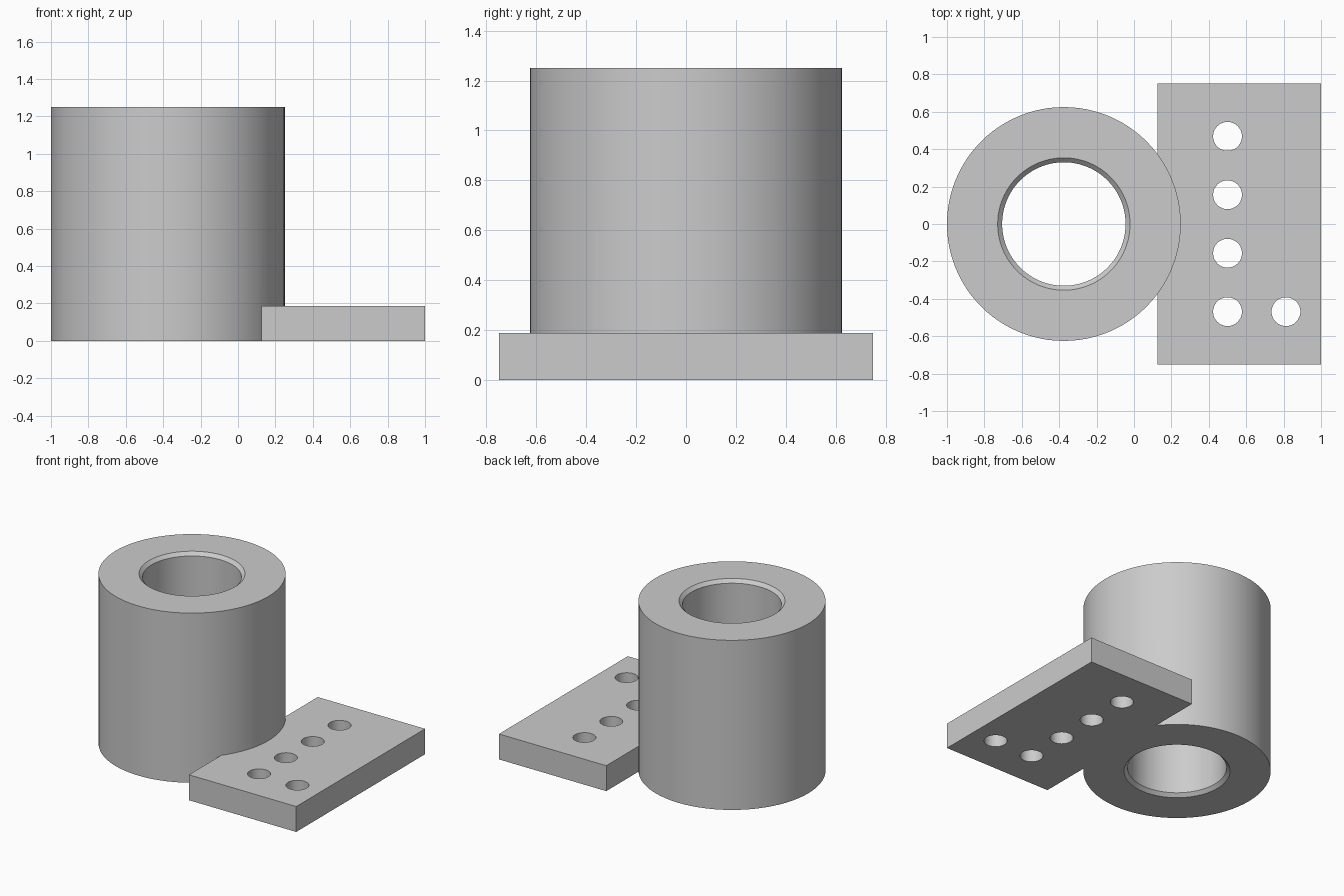
import bpy, bmesh, math
from mathutils import Matrix, Vector

if "Cube" in bpy.data.objects:
    bpy.data.objects.remove(bpy.data.objects["Cube"], do_unlink=True)

grey = bpy.data.materials.new("plain grey")
grey.use_nodes = True
colour = (0.6, 0.6, 0.6, 1)
grey.diffuse_color = colour
grey.node_tree.nodes["Principled BSDF"].inputs["Base Color"].default_value = colour

SEGMENTS = 96
TUBE_X, TUBE_R, HEIGHT = -0.375, 0.625, 1.25
BORE_R, CHAMFER = 0.33, 0.024
PLATE_X, PLATE_HALF_Y, PLATE_H = 0.125, 0.75, 0.1875
HOLE_R = 0.077


def add_object(name, bm):
    bmesh.ops.recalc_face_normals(bm, faces=bm.faces)
    mesh = bpy.data.meshes.new(name)
    bm.to_mesh(mesh)
    bm.free()
    mesh.materials.append(grey)
    obj = bpy.data.objects.new(name, mesh)
    bpy.context.collection.objects.link(obj)
    return obj


def boolean(target, other, operation):
    """Apply a boolean to the target and remove the helper."""
    mod = target.modifiers.new(operation.lower(), "BOOLEAN")
    mod.operation, mod.solver, mod.object = operation, "EXACT", other
    bpy.context.view_layer.objects.active = target
    bpy.ops.object.modifier_apply(modifier=mod.name)
    bpy.data.objects.remove(other, do_unlink=True)


# Tube with a bore chamfered at both ends, turned from its section
section = [(TUBE_R, 0), (TUBE_R, HEIGHT),
           (BORE_R + CHAMFER, HEIGHT), (BORE_R, HEIGHT - CHAMFER),
           (BORE_R, CHAMFER), (BORE_R + CHAMFER, 0)]
bm = bmesh.new()
verts = [bm.verts.new((TUBE_X + r, 0, z)) for r, z in section]
edges = [bm.edges.new((v, verts[i - 1])) for i, v in enumerate(verts)]
bmesh.ops.spin(bm, geom=verts + edges, cent=(TUBE_X, 0, 0), axis=(0, 0, 1),
               angle=math.tau, steps=SEGMENTS, use_merge=True)
bmesh.ops.remove_doubles(bm, verts=bm.verts, dist=1e-5)
tube = add_object("tube_with_mounting_plate", bm)

# Mounting plate
size = Vector((1 - PLATE_X, 2 * PLATE_HALF_Y, PLATE_H))
bm = bmesh.new()
bmesh.ops.create_cube(bm, size=1, matrix=Matrix.Translation(
    ((1 + PLATE_X) / 2, 0, PLATE_H / 2)) @ Matrix.Diagonal((*size, 1)))
plate = add_object("mounting_plate", bm)

# Bolt holes: a row of four and one beside the front hole
pitch = 0.3125
holes = [(0.5, (i - 1.5) * pitch) for i in range(4)]
holes.append((0.5 + pitch, -1.5 * pitch))
bm = bmesh.new()
for x, y in holes:
    bmesh.ops.create_cone(bm, cap_ends=True, segments=48, radius1=HOLE_R,
                          radius2=HOLE_R, depth=1,
                          matrix=Matrix.Translation((x, y, 0)))
boolean(plate, add_object("hole_cutter", bm), "DIFFERENCE")

# Fuse both parts into one solid
boolean(tube, plate, "UNION")
bpy.ops.object.select_all(action="DESELECT")
tube.select_set(True)
bpy.context.view_layer.objects.active = tube
bpy.ops.object.shade_smooth_by_angle(angle=math.radians(30))
